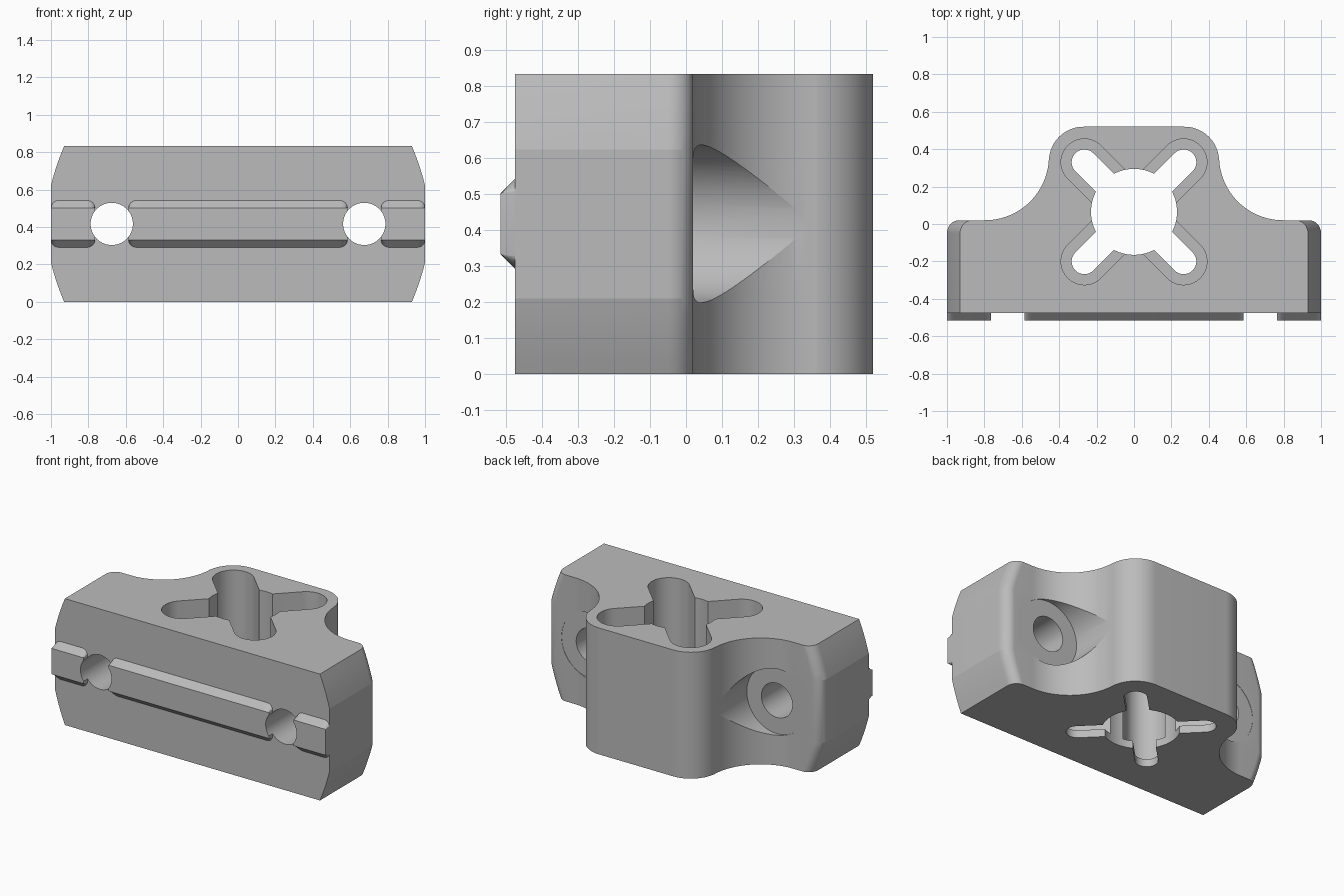
import bpy, bmesh
from math import sin, cos, pi, radians, hypot, atan2
from mathutils import Matrix, Vector

cube = bpy.data.objects.get("Cube")
if cube:
    bpy.data.objects.remove(cube, do_unlink=True)

HEIGHT, MID = 0.833, 0.417
FRONT, SHOULDER, BACK = -0.475, 0.02, 0.52
HOLE_X = 0.675
HUB = Vector((0, 0.065, 0))

grey = bpy.data.materials.new("plain grey")
grey.use_nodes = True
grey.diffuse_color = (0.5, 0.5, 0.5, 1)
grey.node_tree.nodes["Principled BSDF"].inputs["Base Color"].default_value = (0.5, 0.5, 0.5, 1)


def arc(cx, cy, r, start, end, n=16, ry=None):
    ry = ry or r
    angles = [radians(start + (end - start) * i / n) for i in range(n + 1)]
    return [(cx + r * cos(a), cy + ry * sin(a)) for a in angles]


def loft(name, loops):
    """Closed solid through a list of equally long point loops."""
    bm = bmesh.new()
    rings = [[bm.verts.new(p) for p in loop] for loop in loops]
    n = len(rings[0])
    bm.faces.new(rings[0])
    bm.faces.new(rings[-1])
    for a, b in zip(rings, rings[1:]):
        for i in range(n):
            j = (i + 1) % n
            bm.faces.new((a[i], a[j], b[j], b[i]))
    bmesh.ops.remove_doubles(bm, verts=bm.verts, dist=1e-5)
    bmesh.ops.recalc_face_normals(bm, faces=bm.faces)
    mesh = bpy.data.meshes.new(name)
    bm.to_mesh(mesh)
    bm.free()
    mesh.materials.append(grey)
    ob = bpy.data.objects.new(name, mesh)
    bpy.context.collection.objects.link(ob)
    return ob


def prism(name, outline, z0, z1):
    return loft(name, [[(x, y, z) for x, y in outline] for z in (z0, z1)])


def cylinder_y(name, x, r, y0, y1):
    ring = arc(x, MID, r, 0, 360, 72)[:-1]
    return loft(name, [[(px, y, pz) for px, pz in ring] for y in (y0, y1)])


def slot(name, r, angle, z0, z1):
    """Rounded slot running outward from the hub axis."""
    reach = 0.375
    outline = [(0, r), (0, -r)] + arc(reach, 0, r, -90, 90, 32)
    ob = prism(name, outline, z0, z1)
    ob.data.transform(Matrix.Translation(HUB) @ Matrix.Rotation(angle, 4, 'Z'))
    return ob


def cut(target, cutter):
    bpy.context.view_layer.objects.active = target
    mod = target.modifiers.new("cut", 'BOOLEAN')
    mod.operation, mod.solver, mod.object = 'DIFFERENCE', 'EXACT', cutter
    bpy.ops.object.modifier_apply(modifier=mod.name)
    bpy.data.objects.remove(cutter, do_unlink=True)


# Body outline: block with filleted shoulders flowing into the rear boss
def half_outline(w):
    pts = [(w, FRONT)]
    pts += arc(w - 0.065, SHOULDER - 0.07, 0.065, 0, 90, 12, 0.07)
    pts += arc(0.797, 0.362, 0.342, 270, 180, 24)
    pts += arc(0.27, 0.335, 0.185, 0, 90, 20)
    return pts


def body_loop(z):
    # Ends taper toward the top and bottom faces
    t = max(0, 0.21 - min(z, HEIGHT - z)) / 0.21
    half = half_outline(1 - 0.07 * (0.75 * t + 0.25 * t * t))
    return [(x, y, z) for x, y in half + [(-x, y) for x, y in reversed(half)]]


steps = [0.21 * i / 5 for i in range(6)]
levels = steps + [HEIGHT - z for z in reversed(steps)]
body = loft("body", [body_loop(z) for z in levels])

# Central bore with four diagonal slots, narrowed by a thin bottom flange
bore = arc(HUB.x, HUB.y, 0.23, 0, 360, 72)[:-1]
cut(body, prism("bore_cutter", bore, -0.1, 1))
for k in range(4):
    angle = pi / 4 + k * pi / 2
    cut(body, slot("wide_slot_cutter", 0.125, angle, 0.05, 1))
    cut(body, slot("narrow_slot_cutter", 0.068, angle, -0.1, 0.2))

# Bolt seats cut into the concave shoulders
for side in (-1, 1):
    cut(body, cylinder_y("seat_cutter", side * HOLE_X, 0.219, SHOULDER - 0.002, 0.8))
    cut(body, cylinder_y("bolt_cutter", side * HOLE_X, 0.113, -0.8, 0.8))


# Front locating ridge in three segments, chamfered along top and bottom
def ridge(name, x0, x1):
    h, flat, r = 0.125, 0.085, 0.04
    corners = ((x1 - r, flat, 0), (x0 + r, flat, 90), (x0 + r, -flat, 180), (x1 - r, -flat, 270))
    loop = [p for cx, cz, a in corners for p in arc(cx, cz, r, a, a + 90, 10)]
    base = [(x, FRONT + 0.005, MID + z) for x, z in loop]
    foot = [(x, FRONT, MID + z) for x, z in loop]
    face = [(x, FRONT - 0.04, MID + max(-flat, min(flat, z))) for x, z in loop]
    ob = loft(name, [base, foot, face])
    for side in (-1, 1):
        cut(ob, cylinder_y("bolt_cutter", side * HOLE_X, 0.113, -0.8, 0.8))
    return ob


parts = [body, ridge("middle_ridge", -0.585, 0.585),
         ridge("left_ridge", 0.765, 1), ridge("right_ridge", -1, -0.765)]

# Smooth curved walls, keep edges crisp
for ob in parts:
    bpy.ops.object.select_all(action='DESELECT')
    ob.select_set(True)
    bpy.context.view_layer.objects.active = ob
    bpy.ops.object.shade_smooth_by_angle(angle=radians(12))
